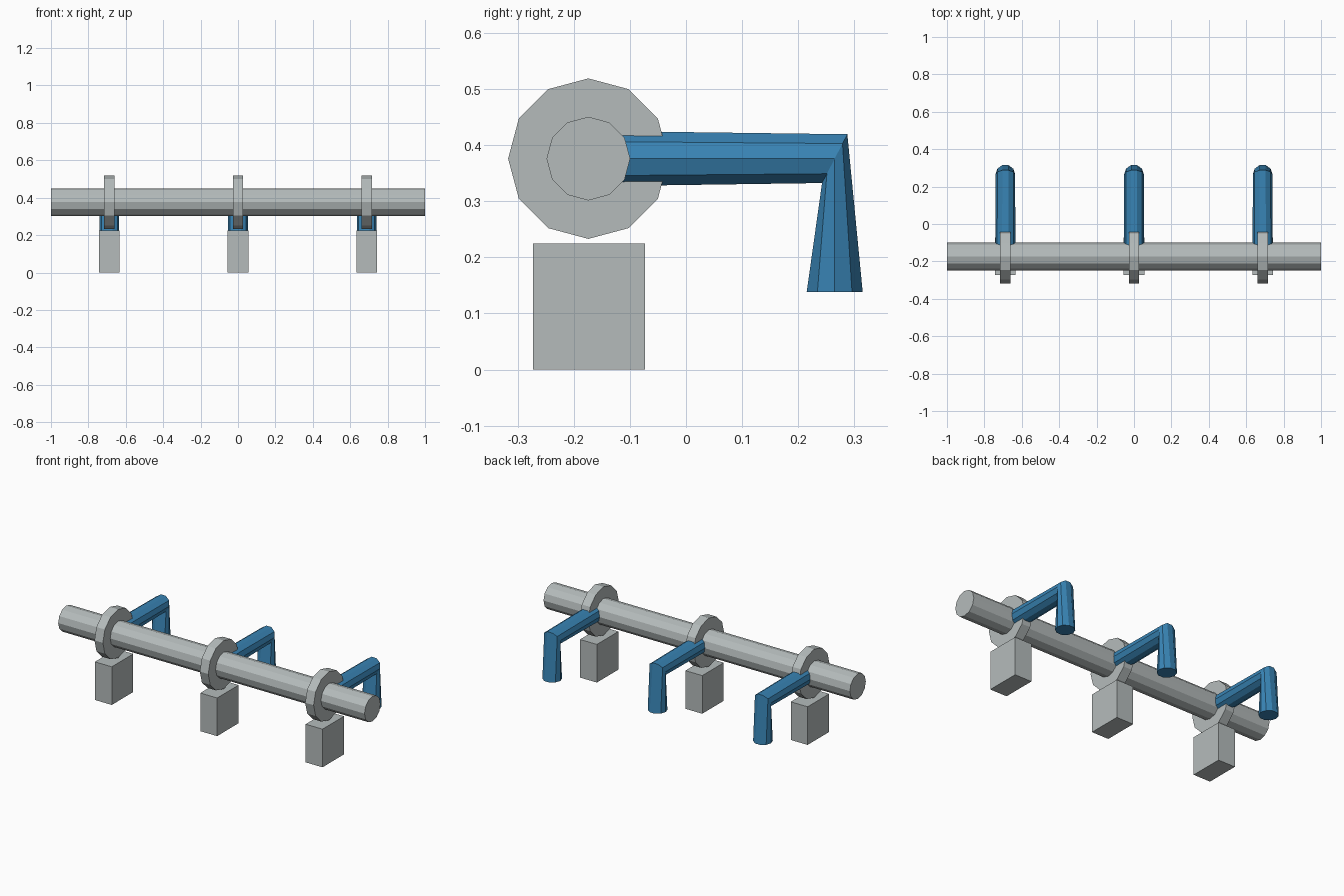
import bpy, bmesh, math
from mathutils import Vector

if "Cube" in bpy.data.objects:
    bpy.data.objects.remove(bpy.data.objects["Cube"])

def material(name, rgb):
    m = bpy.data.materials.new(name)
    m.diffuse_color = (*rgb, 1)
    m.use_nodes = True
    m.node_tree.nodes["Principled BSDF"].inputs["Base Color"].default_value = m.diffuse_color
    return m

GREY = material("light grey", (0.46, 0.50, 0.50))
BLUE = material("steel blue", (0.04, 0.23, 0.46))
BAR_Y, BAR_Z = -0.174, 0.376

def loft(name, rings, mat):
    """Join rings given as (centre, axis_a, axis_b, sides) into a capped solid."""
    bm = bmesh.new()
    loops = []
    for centre, a, b, n in rings:
        c, a, b = Vector(centre), Vector(a), Vector(b)
        loops.append([bm.verts.new(c + a * math.cos(math.tau * i / n) + b * math.sin(math.tau * i / n))
                      for i in range(n)])
    for r, s in zip(loops, loops[1:]):
        for i in range(len(r)):
            j = (i + 1) % len(r)
            bm.faces.new((r[i], r[j], s[j], s[i]))
    bm.faces.new(loops[0])
    bm.faces.new(loops[-1])
    bmesh.ops.recalc_face_normals(bm, faces=bm.faces)
    mesh = bpy.data.meshes.new(name)
    bm.to_mesh(mesh)
    bm.free()
    mesh.materials.append(mat)
    ob = bpy.data.objects.new(name, mesh)
    bpy.context.collection.objects.link(ob)
    return ob

def rod(name, x0, x1, r):
    loft(name, [((x, BAR_Y, BAR_Z), (0, r, 0), (0, 0, r), 12) for x in (x0, x1)], GREY)

# long main bar
rod("main_bar", -1, 1, 0.0745)

for i, x in enumerate((-0.688, 0, 0.688), 1):
    # collar around the bar
    rod(f"collar_{i}", x - 0.0275, x + 0.0275, 0.143)
    # foot block beneath the collar
    bpy.ops.mesh.primitive_cube_add(size=1, location=(x, -0.173, 0.1125))
    foot = bpy.context.object
    foot.name = f"foot_block_{i}"
    foot.scale = (0.11, 0.20, 0.225)
    foot.data.materials.append(GREY)
    # bent pipe with a mitred elbow
    loft(f"bent_pipe_{i}", [
        ((x, BAR_Y, BAR_Z), (0.054, 0, 0), (0, 0, 0.052), 10),
        ((x, 0.265, 0.376), (0.0525, 0, 0), (0, 0.0237, 0.0457), 10),
        ((x, 0.265, 0.138), (0.0525, 0, 0), (0, 0.0525, 0), 10),
    ], BLUE)
